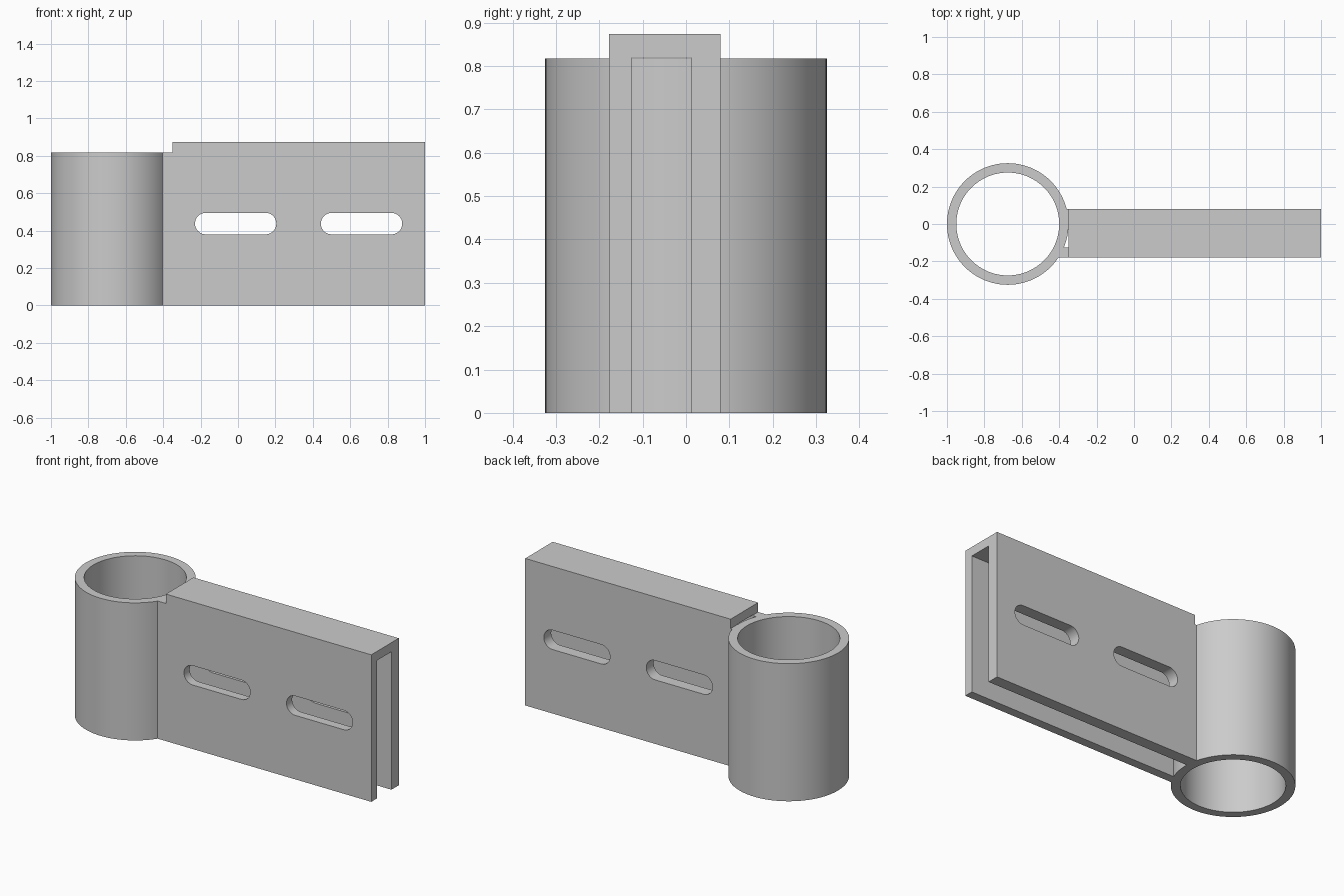
import bpy
import bmesh
from math import cos, sin, pi, radians

if "Cube" in bpy.data.objects:
    bpy.data.objects.remove(bpy.data.objects["Cube"], do_unlink=True)

TUBE_X, OUTER, INNER, TUBE_TOP = -0.675, 0.325, 0.275, 0.817
FRONT, BACK, TOP = -0.178, 0.08, 0.873
SEGMENTS = 96

steel = bpy.data.materials.new("plain grey metal")
steel.use_nodes = True
GREY = (0.6, 0.6, 0.6, 1)
steel.diffuse_color = GREY
steel.node_tree.nodes["Principled BSDF"].inputs["Base Color"].default_value = GREY


def prism(name, outline, start, end, axis):
    """Extrude an outline: (x, z) points along y, or (x, y) points along z."""
    place = (lambda a, b, c: (a, c, b)) if axis == "y" else (lambda a, b, c: (a, b, c))
    bm = bmesh.new()
    face = bm.faces.new([bm.verts.new(place(a, b, start)) for a, b in outline])
    sweep = bmesh.ops.extrude_face_region(bm, geom=[face])
    moved = [v for v in sweep["geom"] if isinstance(v, bmesh.types.BMVert)]
    bmesh.ops.translate(bm, verts=moved, vec=place(0, 0, end - start))
    bmesh.ops.recalc_face_normals(bm, faces=bm.faces)
    mesh = bpy.data.meshes.new(name)
    bm.to_mesh(mesh)
    bm.free()
    mesh.materials.append(steel)
    obj = bpy.data.objects.new(name, mesh)
    bpy.context.collection.objects.link(obj)
    return obj


def circle(radius):
    return [(TUBE_X + radius * cos(2 * pi * i / SEGMENTS),
             radius * sin(2 * pi * i / SEGMENTS)) for i in range(SEGMENTS)]


def slot(left, right, low, high, steps=16):
    """Rounded slot outline in the x-z plane."""
    r, mid = (high - low) / 2, (high + low) / 2
    points = []
    for centre, turn in ((right - r, -pi / 2), (left + r, pi / 2)):
        for i in range(steps + 1):
            a = turn + pi * i / steps
            points.append((centre + r * cos(a), mid + r * sin(a)))
    return points


def activate(obj):
    bpy.ops.object.select_all(action="DESELECT")
    obj.select_set(True)
    bpy.context.view_layer.objects.active = obj


def cut(obj, cutter):
    cutter.hide_render = True
    mod = obj.modifiers.new("cut", "BOOLEAN")
    mod.operation, mod.solver, mod.object = "DIFFERENCE", "EXACT", cutter
    activate(obj)
    bpy.ops.object.modifier_apply(modifier=mod.name)
    bpy.data.objects.remove(cutter, do_unlink=True)


# Round socket tube
tube = prism("socket_tube", circle(OUTER), 0, TUBE_TOP, "z")
cut(tube, prism("bore_cutter", circle(INNER), -0.1, 1, "z"))

# Inverted channel whose lower end reaches back to the tube
side = [(-0.42, 0), (1, 0), (1, TOP), (-0.349, TOP), (-0.349, TUBE_TOP), (-0.42, TUBE_TOP)]
channel = prism("slotted_channel", side, FRONT, BACK, "y")
cavity = [(-0.6, -0.1), (1.1, -0.1), (1.1, 0.819), (-0.6, 0.819)]
cut(channel, prism("cavity_cutter", cavity, -0.125, 0.011, "y"))
cut(channel, prism("tube_cutter", circle(OUTER), -0.1, 1, "z"))

# Two long slots through both walls
for left, right in ((-0.23, 0.205), (0.443, 0.878)):
    cut(channel, prism("slot_cutter", slot(left, right, 0.38, 0.495), -0.5, 0.5, "y"))

# Smooth the curved surfaces and keep the edges sharp
for part in (tube, channel):
    activate(part)
    bpy.ops.object.shade_smooth_by_angle(angle=radians(30))
